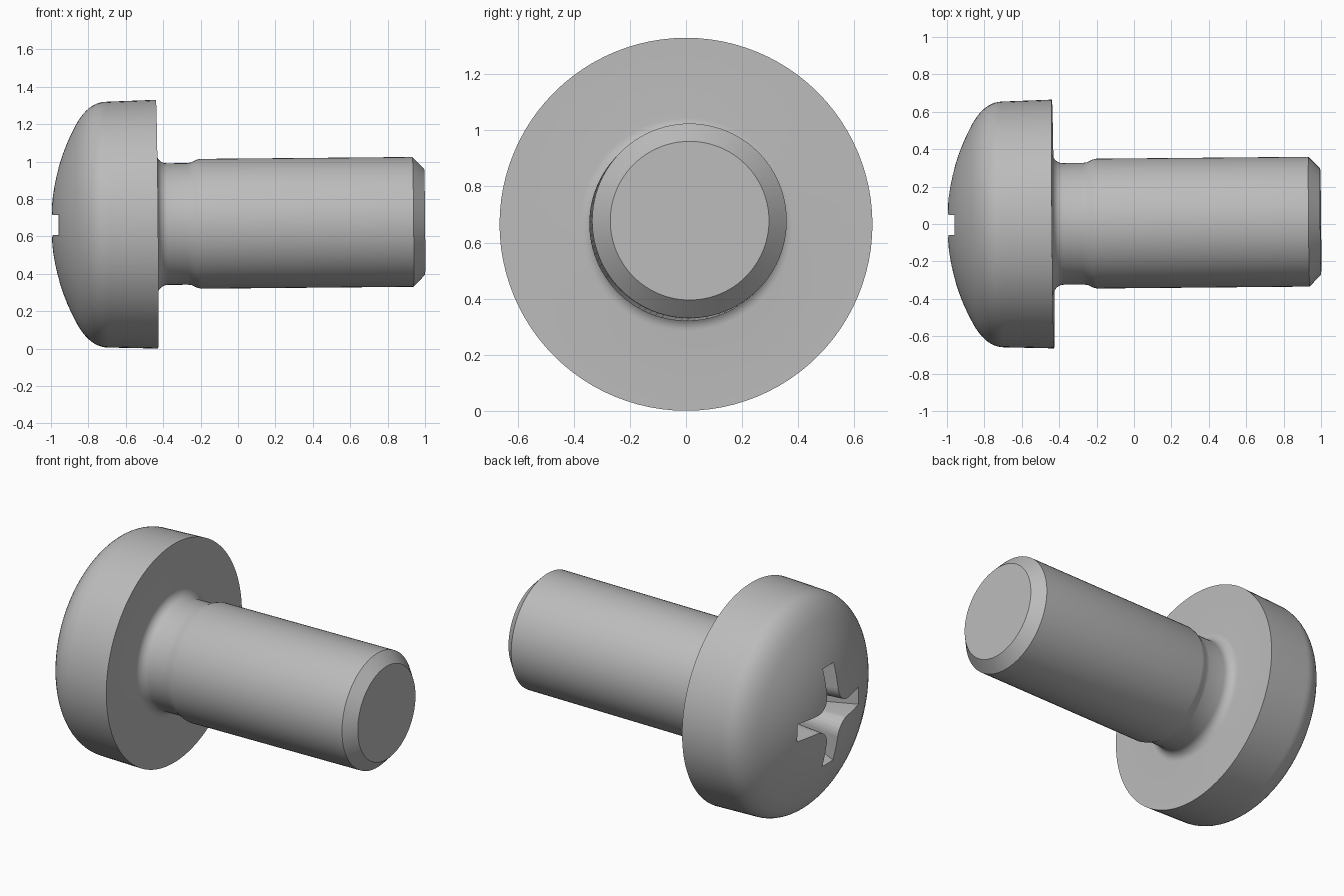
import bpy, bmesh, math
from mathutils import Matrix, Vector

if "Cube" in bpy.data.objects:
    bpy.data.objects.remove(bpy.data.objects["Cube"])

steel = bpy.data.materials.new("grey steel")
steel.diffuse_color = (0.5, 0.5, 0.5, 1)
steel.use_nodes = True
steel.node_tree.nodes["Principled BSDF"].inputs["Base Color"].default_value = steel.diffuse_color


def loft(name, rings, tip_start=None, tip_end=None):
    """Skin a list of closed rings, ending in a point or a flat cap."""
    bm = bmesh.new()
    vr = [[bm.verts.new(p) for p in ring] for ring in rings]
    n = len(vr[0])
    for a, b in zip(vr, vr[1:]):
        for i in range(n):
            j = (i + 1) % n
            bm.faces.new((a[i], a[j], b[j], b[i]))
    for ring, tip in ((vr[0], tip_start), (vr[-1], tip_end)):
        if tip is None:
            bm.faces.new(ring)
        else:
            t = bm.verts.new(tip)
            for i in range(n):
                bm.faces.new((ring[i], ring[(i + 1) % n], t))
    bmesh.ops.recalc_face_normals(bm, faces=bm.faces)
    me = bpy.data.meshes.new(name)
    bm.to_mesh(me)
    bm.free()
    ob = bpy.data.objects.new(name, me)
    bpy.context.collection.objects.link(ob)
    me.materials.append(steel)
    return ob


# Screw profile as (x, radius): domed top, rounded shoulder, rim
R = 1.108
profile = []
for i in range(1, 11):
    r = 0.53 * i / 10
    profile.append((-1 + R - math.sqrt(R * R - r * r), r))
p0, p1, p2 = Vector((-0.865, 0.53)), Vector((-0.796, 0.656)), Vector((-0.70, 0.657))
for i in range(1, 11):
    t = i / 10
    profile.append(tuple(p0 * (1 - t) ** 2 + p1 * 2 * t * (1 - t) + p2 * t * t))
profile.append((-0.433, 0.665))
# Fillet under the head
for i in range(9):
    a = math.pi / 2 * i / 8
    profile.append((-0.433 + 0.055 * (1 - math.cos(a)), 0.38 - 0.055 * math.sin(a)))
# Undercut neck, shank and chamfered end
profile += [(-0.27, 0.325), (-0.25, 0.328), (-0.22, 0.342), (-0.20, 0.347),
            (0.936, 0.347), (0.998, 0.283)]

N = 96
rings = [[(x, r * math.cos(2 * math.pi * k / N), r * math.sin(2 * math.pi * k / N))
          for k in range(N)] for x, r in profile]
screw = loft("screw", rings, tip_start=(-1, 0, 0))


# Tapered cross recess
def cross(x, length, w, f):
    ring = []
    for q in range(4):
        rot = Matrix.Rotation(q * math.pi / 2, 2)
        quarter = [(length, -w), (length, w)]
        for i in range(7):
            a = math.pi / 2 * i / 6
            quarter.append((w + f - f * math.sin(a), w + f - f * math.cos(a)))
        for p in quarter:
            v = rot @ Vector(p)
            ring.append((x, v.x, v.y))
    return ring


cutter = loft("recess_cutter",
              [cross(-1.05, 0.345, 0.055, 0.10), cross(-0.62, 0.135, 0.045, 0.06)],
              tip_end=(-0.56, 0, 0))
cutter.hide_render = True

mod = screw.modifiers.new("recess", "BOOLEAN")
mod.operation = "DIFFERENCE"
mod.solver = "EXACT"
mod.object = cutter
bpy.context.view_layer.objects.active = screw
screw.select_set(True)
bpy.ops.object.modifier_apply(modifier=mod.name)
bpy.data.objects.remove(cutter, do_unlink=True)

# Slight tilt of the axis, then stand on z = 0
pivot = Vector((-0.433, 0, 0))
tilt = Matrix.Rotation(0.009, 4, "Z") @ Matrix.Rotation(-0.009, 4, "Y")
screw.data.transform(Matrix.Translation(pivot) @ tilt @ Matrix.Translation(-pivot))
low = min(v.co.z for v in screw.data.vertices)
screw.data.transform(Matrix.Translation((0, 0, -low)))

for o in bpy.context.selected_objects:
    o.select_set(False)
screw.select_set(True)
bpy.context.view_layer.objects.active = screw
bpy.ops.object.shade_smooth_by_angle(angle=math.radians(32))
